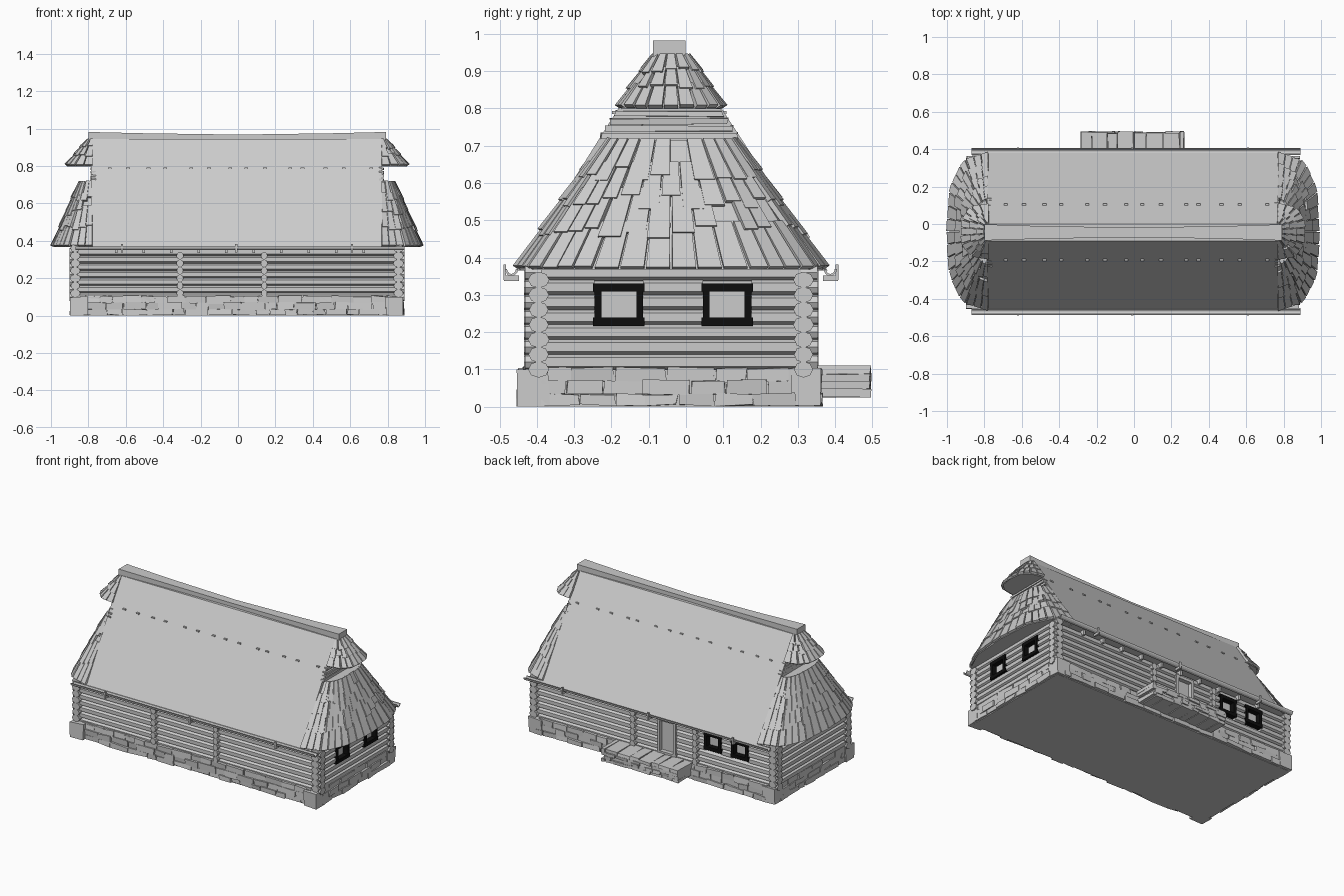
import bpy, bmesh, math, random
from mathutils import Vector, Matrix

random.seed(4)
if "Cube" in bpy.data.objects:
    bpy.data.objects.remove(bpy.data.objects["Cube"])


def material(name, value):
    m = bpy.data.materials.new(name)
    m.use_nodes = True
    m.diffuse_color = (value, value, value, 1)
    m.node_tree.nodes["Principled BSDF"].inputs["Base Color"].default_value = (value, value, value, 1)
    return m


GREY = material("weathered grey", 0.6)
BLACK = material("black paint", 0.004)
YC = -0.045  # ridge line
ENDS = ((1, 0.765), (-1, 0.775))


def finish(name, bm, mat=GREY):
    bmesh.ops.recalc_face_normals(bm, faces=bm.faces)
    me = bpy.data.meshes.new(name)
    bm.to_mesh(me)
    bm.free()
    me.materials.append(mat)
    ob = bpy.data.objects.new(name, me)
    bpy.context.collection.objects.link(ob)
    return ob


def box(bm, lo, hi, jitter=0.0):
    lo, hi = Vector(lo), Vector(hi)
    m = Matrix.Translation((lo + hi) / 2) @ Matrix.Diagonal((*(hi - lo), 1))
    verts = bmesh.ops.create_cube(bm, size=1, matrix=m)["verts"]
    for v in verts:
        v.co += Vector([random.uniform(-jitter, jitter) for _ in range(3)])


def cylinder(bm, axis, a, b, across, z, ry, rz, sides):
    turn = Matrix.Rotation(math.pi / 2, 4, 'Y') if axis == 'X' else Matrix.Rotation(math.pi / 2, 4, 'X')
    mid = (a + b) / 2
    pos = (mid, across, z) if axis == 'X' else (across, mid, z)
    spin = Matrix.Rotation(math.pi / 2 if axis == 'X' else 0, 4, 'Z')
    scale = Matrix.Diagonal((ry, ry, rz, 1))
    if axis == 'X':
        scale = Matrix.Diagonal((1, ry, rz, 1))
    else:
        scale = Matrix.Diagonal((ry, 1, rz, 1))
    bmesh.ops.create_cone(bm, cap_ends=True, segments=sides, radius1=1, radius2=1, depth=b - a,
                          matrix=Matrix.Translation(pos) @ scale @ turn @ spin)


def prism(bm, profile, x0, x1):
    rings = [[bm.verts.new((x, y, z)) for y, z in profile] for x in (x0, x1)]
    n = len(profile)
    for i in range(n):
        j = (i + 1) % n
        bm.faces.new((rings[0][i], rings[0][j], rings[1][j], rings[1][i]))
    for r in rings:
        bm.faces.new(r)


# Stone foundation
bm = bmesh.new()
box(bm, (-0.88, -0.425, 0), (0.87, 0.345, 0.1))
finish("foundation_core", bm)
bm = bmesh.new()
for z0, z1, out in ((0.004, 0.035, 0.014), (0.032, 0.07, 0.01), (0.066, 0.104, 0.006)):
    for along_x, edge, sign, end in ((1, -0.425, -1, 0.83), (1, 0.345, 1, 0.83),
                                     (0, 0.87, 1, 0.39), (0, -0.88, -1, 0.39)):
        p = -end
        stop = end if along_x else 0.31
        while p < stop - 0.03:
            q = min(p + random.uniform(0.06, 0.14), stop)
            e = sorted((edge - sign * 0.03, edge + sign * (out + random.uniform(-0.005, 0.006))))
            lo, hi = ((p, e[0], z0), (q - 0.003, e[1], z1)) if along_x else ((e[0], p, z0), (e[1], q - 0.003, z1))
            box(bm, lo, hi, 0.004)
            p = q
finish("foundation_stones", bm)
bm = bmesh.new()
for x in (-0.85, 0.838):
    for y in (-0.41, 0.322):
        box(bm, (x - 0.046, y - 0.042, 0), (x + 0.046, y + 0.042, 0.1), 0.004)
for v in bm.verts:
    v.co.z = max(0, v.co.z)
finish("foundation_corner_stones", bm)

# Stepped stone porch
bm = bmesh.new()
for row in range(4):
    x = -0.285
    while x < 0.25:
        w = random.uniform(0.04, 0.09)
        z = 0.027 + row * 0.02
        box(bm, (x, 0.34, z), (min(x + w, 0.27) - 0.003, 0.49 + random.uniform(-0.006, 0.006), z + 0.021), 0.003)
        x += w
finish("porch", bm)

# Log walls, left open at the door and windows
DOOR = (-0.165, -0.035)
BACK_OPENINGS = [(-0.685, -0.565, 0.215, 0.335), (-0.49, -0.37, 0.215, 0.335), (*DOOR, 0.1, 0.33)]
SIDE_OPENINGS = [(-0.245, -0.115, 0.215, 0.335), (0.045, 0.175, 0.215, 0.335)]
bm = bmesh.new()
box(bm, (-0.865, -0.39, 0.09), (0.853, 0.308, 0.37))
finish("inner_walls", bm)


def log_wall(bm, axis, across, start, end, first_z, openings):
    for i in range(7):
        z = first_z + i * 0.04
        p = start
        for a, b, z0, z1 in sorted(openings):
            if z0 < z < z1:
                cylinder(bm, axis, p, a, across, z, 0.0235, 0.0232, 6)
                p = b
        cylinder(bm, axis, p, end, across, z, 0.0235, 0.0232, 6)
        for e in (start, end):
            r = random.uniform(0.025, 0.029)
            cylinder(bm, axis, e - 0.022, e + 0.022, across, z, r, 0.022, 8)


bm = bmesh.new()
log_wall(bm, 'X', -0.395, -0.878, 0.868, 0.10, [])
log_wall(bm, 'X', 0.315, -0.878, 0.868, 0.10, BACK_OPENINGS)
log_wall(bm, 'Y', -0.87, -0.41, 0.33, 0.12, [])
log_wall(bm, 'Y', 0.858, -0.41, 0.33, 0.12, SIDE_OPENINGS)
finish("log_walls", bm)
bm = bmesh.new()
for x in (-0.31, 0.14):
    for i in range(6):
        for y in (-0.41, 0.33):
            cylinder(bm, 'Y', y - 0.025, y + 0.025, x, 0.12 + i * 0.04, random.uniform(0.016, 0.02), 0.021, 8)
finish("cross_wall_log_ends", bm)


# Windows and door
def frame(bm, along_x, face, a, b, z0, z1, w, lip):
    bars = [(a, a + w, z0, z1), (b - w, b, z0, z1),
            (a - lip, b + lip, z0 - lip, z0 + w), (a - lip, b + lip, z1 - w, z1 + lip)]
    for p, q, c, d in bars:
        if along_x:
            box(bm, (p, face - 0.04, c), (q, face, d))
        else:
            box(bm, (face - 0.04, p, c), (face, q, d))


bm = bmesh.new()
for a, b, z0, z1 in BACK_OPENINGS[:2]:
    frame(bm, True, 0.343, a, b, z0 + 0.006, z1 - 0.008, 0.018, 0.004)
for a, b, z0, z1 in SIDE_OPENINGS:
    frame(bm, False, 0.886, a, b, z0 + 0.006, z1 - 0.008, 0.018, 0.004)
finish("window_frames", bm, BLACK)
bm = bmesh.new()
frame(bm, True, 0.345, *DOOR, 0.105, 0.335, 0.016, 0.003)
box(bm, (DOOR[0], 0.30, 0.1), (DOOR[1], 0.318, 0.33))
finish("door", bm)

# Main roof, ridge cap and tiny shingle tips
bm = bmesh.new()
prism(bm, [(-0.455, 0.365), (YC - 0.045, 0.945), (YC + 0.045, 0.945), (0.38, 0.365)], -0.785, 0.77)
finish("main_roof", bm)
bm = bmesh.new()
rings = []
for x, half, top in ((-0.8, 0.043, 0.982), (-0.5, 0.034, 0.975), (0, 0.026, 0.968), (0.5, 0.034, 0.975), (0.79, 0.043, 0.982)):
    rings.append([bm.verts.new((x, YC + s * half, z)) for s, z in ((-1, 0.935), (-1, top), (1, top), (1, 0.935))])
for r, s in zip(rings, rings[1:]):
    for i in range(4):
        bm.faces.new((r[i], r[(i + 1) % 4], s[(i + 1) % 4], s[i]))
bm.faces.new(rings[0])
bm.faces.new(rings[-1])
finish("ridge_cap", bm)
bm = bmesh.new()
for i in range(14):
    x = -0.68 + i * 0.105 + random.uniform(-0.03, 0.03)
    for y in (YC - 0.148, YC + 0.148):
        box(bm, (x - 0.01, y - 0.006, 0.785), (x + 0.01, y + 0.006, 0.793))
finish("roof_pegs", bm)

# Shingled roof ends: a unit outline is stretched between a low and a high ring
OUTLINE = [(-1, 0), (-0.9, 0.62), (-0.56, 0.93), (0, 1), (0.56, 0.93), (0.9, 0.62), (1, 0)]


def roof_point(u, v, low, high, side, base):
    u = min(max(u, 0), 1) * 6
    i = min(int(u), 5)
    a, b = Vector(OUTLINE[i]), Vector(OUTLINE[i + 1])
    p = a.lerp(b, u - i)
    wide, deep, z = (l + (h - l) * v for l, h in zip(low, high))
    return Vector((side * (base + p.y * deep), YC + 0.005 + p.x * wide, z))


def shingled_end(name, low, high, rows, side, base):
    def at(u, v):
        return roof_point(u, v, low, high, side, base)
    bm = bmesh.new()
    lower = [bm.verts.new(at(i / 6, 0)) for i in range(7)]
    upper = [bm.verts.new(at(i / 6, 1)) for i in range(7)]
    for i in range(6):
        bm.faces.new((lower[i], lower[i + 1], upper[i + 1], upper[i]))
    for ring in (lower, upper):
        bm.faces.new(ring)
    bm.faces.new((lower[0], upper[0], upper[6], lower[6]))
    finish(name + "_base", bm)
    bm = bmesh.new()
    for v0, v1, count, skip in rows:
        for i in range(count):
            if random.random() < skip:
                continue
            u0, u1 = (i + 0.04) / count, (i + 0.96) / count
            vb = v0 + (random.uniform(-0.05, 0.06) if v0 > 0.01 else 0)
            mid = (u0 + u1) / 2
            normal = (at(u1, v0) - at(u0, v0)).cross(at(mid, v1) - at(mid, v0)).normalized()
            if normal.x * side < 0:
                normal = -normal
            lift = random.uniform(0.004, 0.009)
            for vert in bmesh.ops.create_cube(bm, size=2)["verts"]:
                c = vert.co.copy()
                p = at(u0 if c.x < 0 else u1, vb if c.y < 0 else v1)
                rise = (lift if c.y < 0 else 0.0) + (0.012 if c.z > 0 else -0.002)
                vert.co = p + normal * rise
    finish(name + "_shingles", bm)


SKIRT_ROWS = [(0, 0.36, 20, 0), (0.26, 0.62, 18, 0.05), (0.5, 0.82, 17, 0.08), (0.72, 1, 14, 0.15)]
HOOD_ROWS = [(0, 0.45, 11, 0.0), (0.36, 0.75, 9, 0.05), (0.66, 1, 7, 0.0)]
for side, base in ENDS:
    tag = "left" if side > 0 else "right"
    shingled_end(tag + "_skirt", (0.41, 0.212, 0.368), (0.17, 0.065, 0.715), SKIRT_ROWS, side, base)
    shingled_end(tag + "_hood", (0.135, 0.14, 0.798), (0.042, 0.02, 0.94), HOOD_ROWS, side, base)
    # Gable boards between the two shingled tiers
    bm = bmesh.new()
    for i in range(4):
        z = 0.718 + i * 0.02
        half = 0.045 + (0.93 - z) / 1.54
        box(bm, (side * base - 0.012, YC - half, z), (side * base + 0.014, YC + half, z + 0.016), 0.003)
    finish(tag + "_gable_boards", bm)

# Eave gutters, their hooks, and rafter ends
bm = bmesh.new()
hooks = bmesh.new()
for s, y in ((-1, -0.468), (1, 0.387)):
    arc = [(math.cos(math.pi * k / 6), math.sin(math.pi * k / 6)) for k in range(7)]
    trough = [(y + 0.018 * c, 0.37 - 0.02 * d) for c, d in arc]
    trough += [(y + 0.012 * c, 0.37 - 0.014 * d) for c, d in reversed(arc)]
    prism(bm, trough, -0.87, 0.89)
    for x in (-0.62, -0.01, 0.61):
        box(hooks, (x - 0.006, y - 0.02, 0.337), (x + 0.006, y + 0.02, 0.352))
        box(hooks, (x - 0.006, y + s * 0.018 - 0.004, 0.34), (x + 0.006, y + s * 0.018 + 0.004, 0.382))
    wall = -0.4 if s < 0 else 0.32
    for i in range(10):
        x = -0.65 + i * 0.147
        box(hooks, (x - 0.007, wall - 0.035, 0.335), (x + 0.007, wall + 0.035, 0.366))
finish("gutters", bm)
finish("gutter_hooks_and_rafter_ends", hooks)
